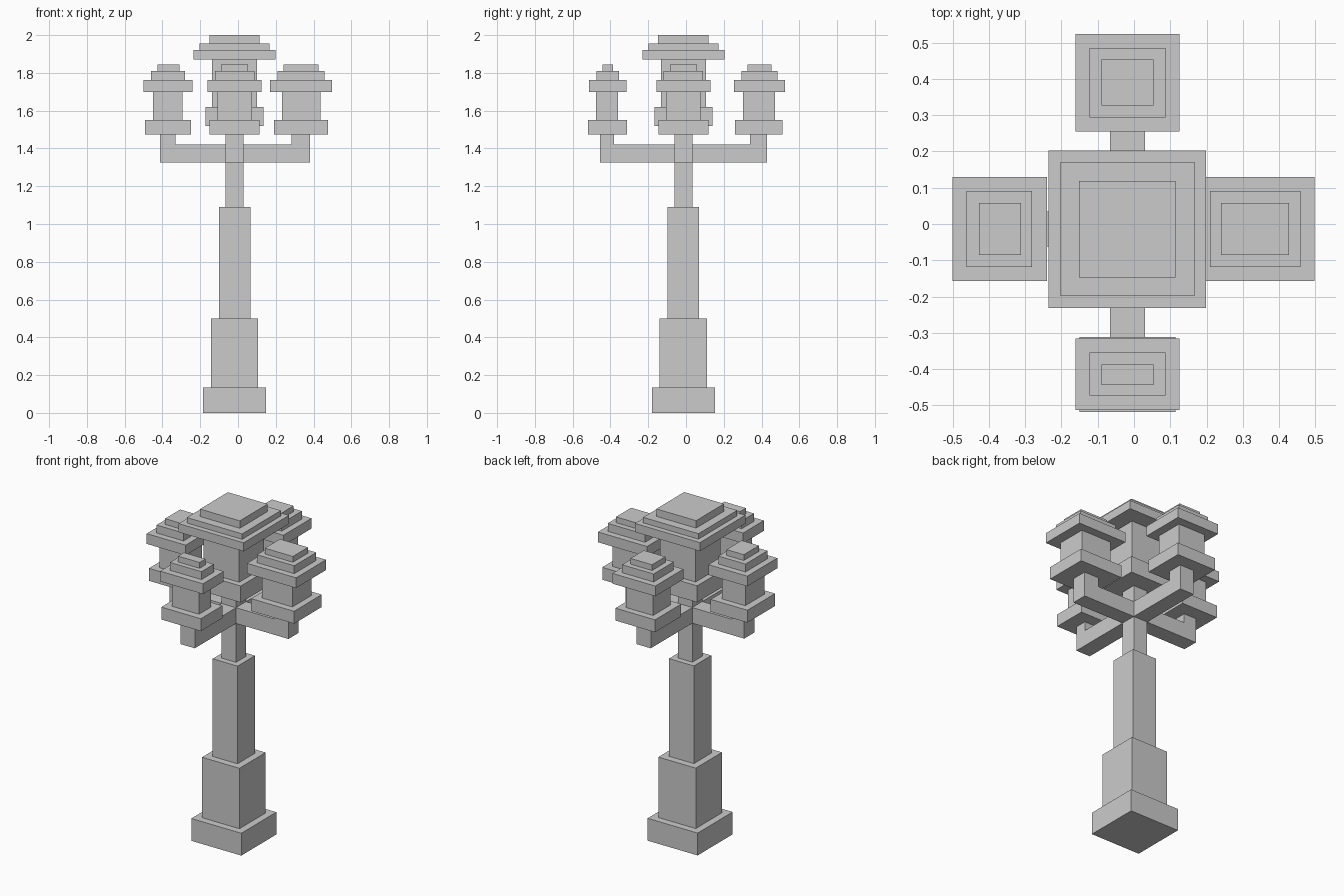
import bpy, bmesh
from mathutils import Matrix

if "Cube" in bpy.data.objects:
    bpy.data.objects.remove(bpy.data.objects["Cube"])


def build(name, boxes):
    """One object from boxes given as (x0, x1), (y0, y1), (z0, z1)."""
    bm = bmesh.new()
    for spans in boxes:
        mid = [(a + b) / 2 for a, b in spans]
        size = [b - a for a, b in spans]
        bmesh.ops.create_cube(bm, size=1, matrix=Matrix.Translation(mid) @ Matrix.Diagonal((*size, 1)))
    me = bpy.data.meshes.new(name)
    bm.to_mesh(me)
    bm.free()
    ob = bpy.data.objects.new(name, me)
    bpy.context.collection.objects.link(ob)


def centred(half, c):
    return (c - half, c + half)


CX, CY = -0.018, -0.014   # axis of the post
PX, PY = centred(0.048, CX), centred(0.048, CY)

# Stepped post
for name, half, z in [("plinth", 0.167, (0, 0.135)), ("lower_post", 0.125, (0.135, 0.5)),
                      ("middle_post", 0.083, (0.5, 1.09)), ("upper_post", 0.048, (1.09, 1.53))]:
    build(name, [(centred(half, CX), centred(half, CY), z)])

# Arms with upturned ends
ARM, UP = (1.325, 1.42), (1.42, 1.48)
build("left_arm", [((-0.413, PX[0]), PY, ARM), ((-0.413, -0.33), PY, UP)])
build("right_arm", [((PX[1], 0.381), PY, ARM), ((0.283, 0.381), PY, UP)])
build("front_arm", [(PX, (-0.455, PY[0]), ARM), (PX, (-0.455, -0.382), UP)])
build("back_arm", [(PX, (PY[1], 0.43), ARM), (PX, (0.34, 0.43), UP)])

# Lantern tiers: base, body, three roof steps
TIERS = ["base", "body", "eaves", "roof", "cap"]
SIDE_Z = [(1.475, 1.55), (1.55, 1.70), (1.70, 1.762), (1.762, 1.81), (1.81, 1.845)]
SIDE_HALF = [0.132, 0.091, 0.143, 0.105, 0.072]   # half width across the arm
SPANS = {
    "left": [(-0.493, -0.248), (-0.45, -0.293), (-0.5, -0.24), (-0.461, -0.281), (-0.427, -0.311)],
    "right": [(0.19, 0.477), (0.233, 0.437), (0.17, 0.498), (0.21, 0.459), (0.24, 0.427)],
    "front": [(-0.518, -0.312), (-0.476, -0.36), (-0.513, -0.315), (-0.473, -0.354), (-0.443, -0.387)],
    "back": [(0.26, 0.51), (0.302, 0.47), (0.255, 0.523), (0.293, 0.485), (0.326, 0.453)],
}
for side, spans in SPANS.items():
    for tier, along, half, z in zip(TIERS, spans, SIDE_HALF, SIDE_Z):
        if side in ("left", "right"):
            box = (along, centred(half, CY), z)
        else:
            box = (centred(half, CX), along, z)
        build(f"{side}_lantern_{tier}", [box])

# Large central lantern
MID_Z = [(1.52, 1.62), (1.62, 1.87), (1.87, 1.922), (1.922, 1.955), (1.955, 2.0)]
for tier, half, z in zip(TIERS, [0.154, 0.119, 0.217, 0.185, 0.133], MID_Z):
    build(f"central_lantern_{tier}", [(centred(half, CX), centred(half, CY), z)])
